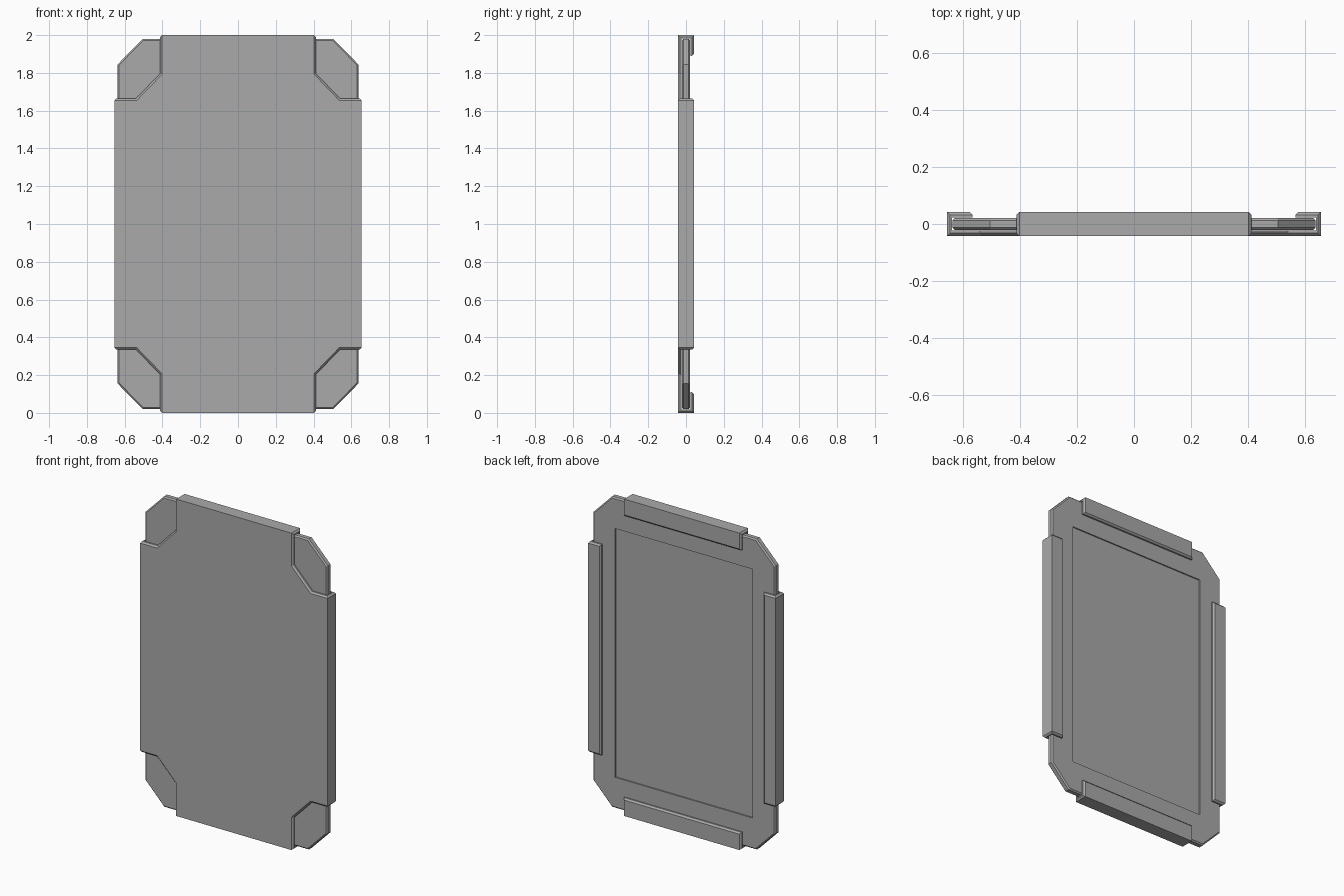
import bpy
import bmesh

cube = bpy.data.objects.get("Cube")
if cube:
    bpy.data.objects.remove(cube, do_unlink=True)

grey = bpy.data.materials.new("plain grey")
grey.use_nodes = True
COLOUR = (0.4, 0.4, 0.4, 1)
grey.diffuse_color = COLOUR
grey.node_tree.nodes["Principled BSDF"].inputs["Base Color"].default_value = COLOUR


def mirrored_outline(quarter):
    """Repeat one corner's points in all four corners, in order around the outline."""
    back = quarter[::-1]
    return (quarter + [(x, -z) for x, z in back]
            + [(-x, -z) for x, z in quarter] + [(-x, z) for x, z in back])


def prism(name, quarter, y0, y1, bevel=0, rule=None, flare=0, flare_depth=0):
    """Extrude a mirrored outline from y0 to y1, with chamfers or a flared mouth."""
    bm = bmesh.new()
    outline = mirrored_outline(quarter)
    verts = [bm.verts.new((x, y0, z + 1)) for x, z in outline]
    face = bm.faces.new(verts)
    steps = [(y1, 0)]
    if flare:
        steps = [(y1 - flare_depth, 0), (y1, flare)]
    for y, grow in steps:
        out = bmesh.ops.extrude_face_region(bm, geom=[face])["geom"]
        bm.faces.remove(face) if face.is_valid else None
        face = next(g for g in out if isinstance(g, bmesh.types.BMFace))
        for v in face.verts:
            v.co.y = y
            v.co.x += grow if v.co.x > 0 else -grow
            v.co.z += grow if v.co.z > 1 else -grow
    if not any(len(f.verts) == len(outline) and all(abs(v.co.y - y0) < 1e-6 for v in f.verts)
               for f in bm.faces):
        bm.faces.new(verts)
    bmesh.ops.recalc_face_normals(bm, faces=bm.faces)
    if bevel:
        edges = [e for e in bm.edges if rule(e)]
        bmesh.ops.bevel(bm, geom=edges, offset=bevel, segments=1,
                        profile=0.5, affect='EDGES')
        bmesh.ops.recalc_face_normals(bm, faces=bm.faces)
    mesh = bpy.data.meshes.new(name)
    bm.to_mesh(mesh)
    bm.free()
    mesh.materials.append(grey)
    obj = bpy.data.objects.new(name, mesh)
    bpy.context.collection.objects.link(obj)
    return obj


def carve(obj, cutters):
    """Subtract the cutters, keep the result and remove the cutters."""
    for cutter in cutters:
        cutter.hide_render = True
        mod = obj.modifiers.new("cut", 'BOOLEAN')
        mod.operation = 'DIFFERENCE'
        mod.solver = 'EXACT'
        mod.object = cutter
    graph = bpy.context.evaluated_depsgraph_get()
    mesh = bpy.data.meshes.new_from_object(obj.evaluated_get(graph))
    obj.modifiers.clear()
    obj.data = mesh
    for cutter in cutters:
        bpy.data.objects.remove(cutter, do_unlink=True)


# Overall sizes: half width, half height, half depth
W, H, D = 0.655, 1.0, 0.042


def on_side(v):
    return abs(abs(v.co.x) - W) < 1e-4 or abs(abs(v.co.z - 1) - H) < 1e-4


def notch_edge(e):
    """Corner notch rims, and the short edges where the notches meet the sides."""
    a, b = e.verts
    across = abs(a.co.y - b.co.y) > 0.01
    return on_side(a) if across else not (on_side(a) and on_side(b))


# Case: notched shell with a cavity and a flared opening at the back
case = prism("case_shell", [(0.412, H), (0.412, 0.797), (0.54, 0.665), (W, 0.665)],
             -D, D, 0.01, notch_edge)
cavity = prism("cavity_cutter", [(0.639, 0.982)], -0.023, 0.023)
opening = prism("opening_cutter", [(0.566, 0.89)], 0.0, D + 0.001,
                flare=0.011, flare_depth=0.011)
carve(case, [cavity, opening])

# Tablet: slab with clipped corners, chamfered rims and a sunken screen
tablet = prism("tablet_body", [(0.505, 0.98), (0.637, 0.845)], -0.021, 0.021, 0.008,
               lambda e: abs(e.verts[0].co.y - e.verts[1].co.y) < 0.01)
screen_pocket = prism("screen_cutter", [(0.48, 0.785)], 0.013, 0.05)
carve(tablet, [screen_pocket])
